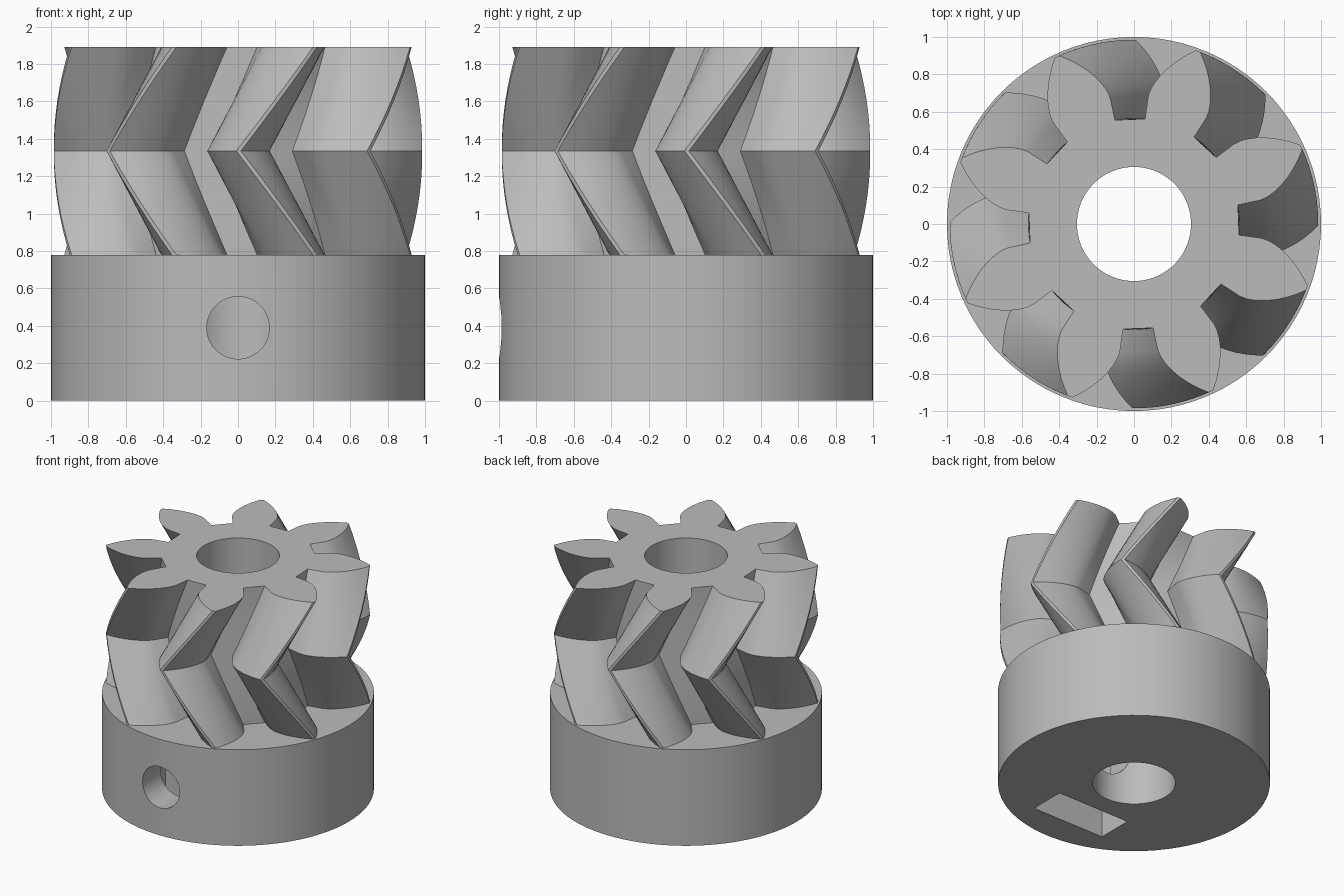
import bpy, bmesh, math
from mathutils import Matrix

cube = bpy.data.objects.get("Cube")
if cube:
    bpy.data.objects.remove(cube, do_unlink=True)

HUB_TOP, TOP = 0.78, 1.89
BORE, TEETH = 0.305, 8
HOLE_Z = 0.39

grey = bpy.data.materials.new("plain grey")
grey.use_nodes = True
grey.diffuse_color = (0.5, 0.5, 0.5, 1)
grey.node_tree.nodes["Principled BSDF"].inputs["Base Color"].default_value = (0.5, 0.5, 0.5, 1)


def make(name, bm):
    bmesh.ops.recalc_face_normals(bm, faces=bm.faces)
    mesh = bpy.data.meshes.new(name)
    bm.to_mesh(mesh)
    bm.free()
    mesh.materials.append(grey)
    obj = bpy.data.objects.new(name, mesh)
    bpy.context.collection.objects.link(obj)
    return obj


def cylinder(name, radius, depth, matrix, sides=96):
    bm = bmesh.new()
    bmesh.ops.create_cone(bm, cap_ends=True, segments=sides, radius1=radius,
                          radius2=radius, depth=depth, matrix=matrix)
    return make(name, bm)


def box(name, size, centre):
    bm = bmesh.new()
    bmesh.ops.create_cube(bm, size=1, matrix=Matrix.Translation(centre) @ Matrix.Diagonal((*size, 1)))
    return make(name, bm)


def cut(obj, cutters):
    for c in cutters:
        mod = obj.modifiers.new("cut", 'BOOLEAN')
        mod.operation = 'DIFFERENCE'
        mod.solver = 'EXACT'
        mod.object = c
    bpy.context.view_layer.update()
    graph = bpy.context.evaluated_depsgraph_get()
    mesh = bpy.data.meshes.new_from_object(obj.evaluated_get(graph))
    obj.modifiers.clear()
    obj.data = mesh


def tooth_half():
    """Radius and half angle of a flank, from root to tip."""
    base, tip, steps = 0.685, 0.985, 8
    pts = [(0.565, math.radians(14.3))]
    for i in range(steps + 1):
        r = base + (tip - base) * i / steps
        a = math.acos(base / r)
        pts.append((r, math.radians(14) - (math.tan(a) - a)))
    return pts


def herringbone():
    half = tooth_half()
    tooth = [(r, -a) for r, a in half] + [(r, a) for r, a in reversed(half)]
    profile = [(r, a + math.tau * k / TEETH) for k in range(TEETH) for r, a in tooth]
    layers, twist = 16, math.radians(24.5)
    bm = bmesh.new()
    rings = []
    for j in range(layers + 1):
        t = j / layers
        turn = math.radians(90.2) + twist * abs(2 * t - 1)
        z = HUB_TOP + (TOP - HUB_TOP) * t
        rings.append([bm.verts.new((r * math.cos(a + turn), r * math.sin(a + turn), z))
                      for r, a in profile])
    n = len(profile)
    for low, high in zip(rings, rings[1:]):
        for i in range(n):
            k = (i + 1) % n
            bm.faces.new((low[i], low[k], high[k], high[i]))
    bm.faces.new(rings[-1])
    bm.faces.new(list(reversed(rings[0])))
    return make("herringbone_teeth", bm)


# Main parts
hub = cylinder("hub", 1, HUB_TOP, Matrix.Translation((0, 0, HUB_TOP / 2)))
gear = herringbone()

# Shaft bore, set screw hole, and hexagonal nut pocket open at the bottom
lay = Matrix.Rotation(math.pi / 2, 4, 'X')
bore = cylinder("bore_cutter", BORE, 6, Matrix.Identity(4))
screw = cylinder("screw_cutter", 0.167, 1.2, Matrix.Translation((0, -0.7, HOLE_Z)) @ lay, 48)
nut_y, nut_wide, nut_thick = -0.61, 0.65, 0.29
nut = cylinder("nut_cutter", nut_wide / math.sqrt(3), nut_thick,
               Matrix.Translation((0, nut_y, HOLE_Z)) @ lay, 6)
# Stand the hexagon on a corner, flats to the sides
top_corner = max(v.co.z for v in nut.data.vertices) - HOLE_Z
if top_corner < nut_wide / 2 + 0.01:
    pivot = Matrix.Translation((0, nut_y, HOLE_Z))
    nut.data.transform(pivot @ Matrix.Rotation(math.pi / 6, 4, 'Y') @ pivot.inverted())
slot = box("slot_cutter", (nut_wide, nut_thick, HOLE_Z + 0.2), (0, nut_y, HOLE_Z / 2 - 0.1))

cutters = [bore, screw, nut, slot]
cut(hub, cutters)
cut(gear, [bore])
for c in cutters:
    bpy.data.objects.remove(c, do_unlink=True)

# Smooth curved walls, keep creases sharp
bpy.ops.object.select_all(action='DESELECT')
for obj in (hub, gear):
    obj.select_set(True)
    bpy.context.view_layer.objects.active = obj
bpy.ops.object.shade_smooth_by_angle(angle=math.radians(30))
